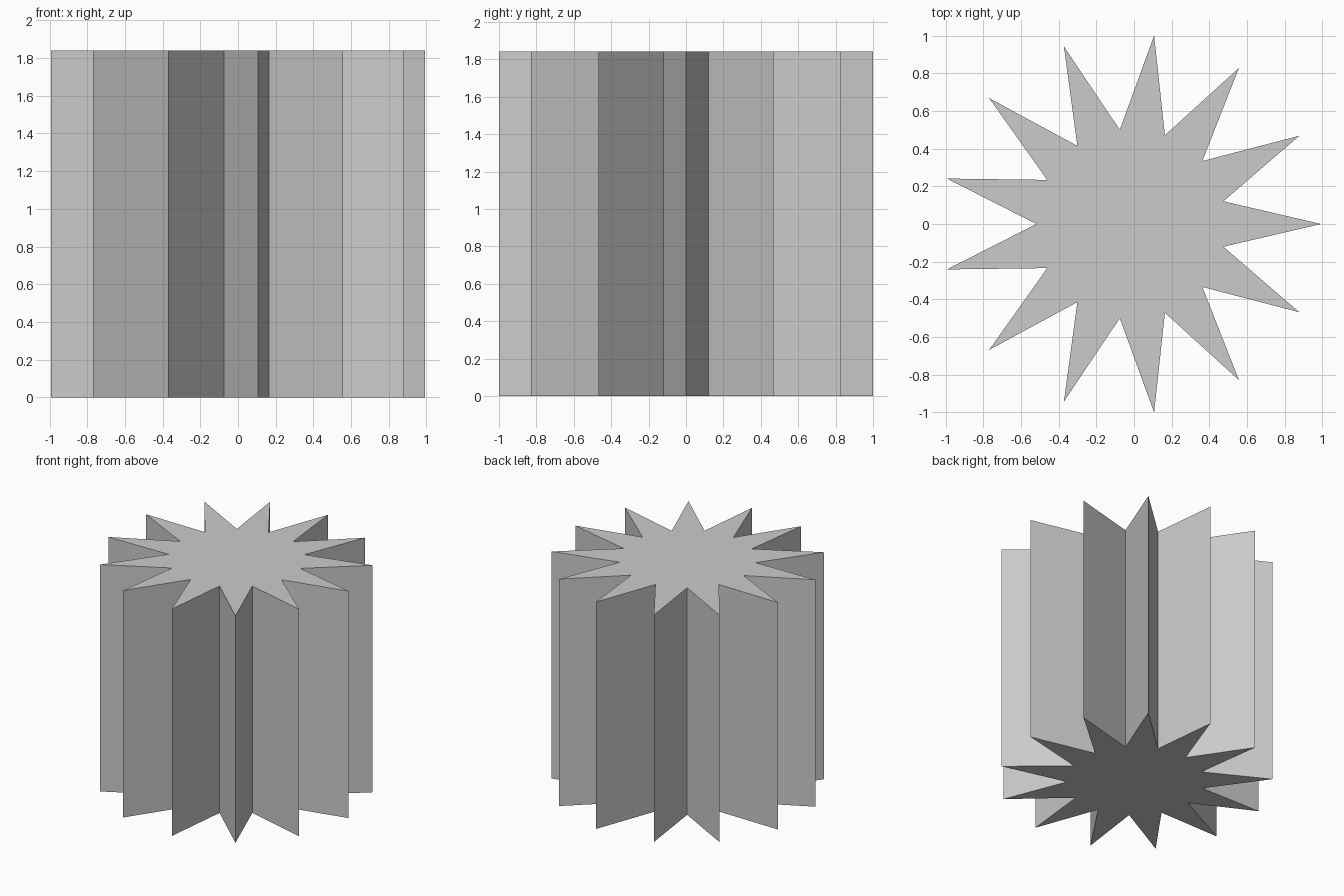
import bpy, bmesh
from math import cos, sin, pi

if "Cube" in bpy.data.objects:
    bpy.data.objects.remove(bpy.data.objects["Cube"])

POINTS = 13
HEIGHT = 1.841
R_OUT = 1 / sin(2 * pi * 3 / POINTS)            # makes the depth exactly 2
R_IN = R_OUT / 2
X_SHIFT = -R_OUT * (1 - cos(pi / POINTS)) / 2   # centres the odd-pointed star in x

# Star profile: alternating tips and notches
bm = bmesh.new()
ring = []
for i in range(POINTS * 2):
    r = R_IN if i % 2 else R_OUT
    a = pi * i / POINTS
    ring.append(bm.verts.new((r * cos(a) + X_SHIFT, r * sin(a), 0)))
base = bm.faces.new(ring)

# Extrude upwards into a prism
top = bmesh.ops.extrude_face_region(bm, geom=[base], use_keep_orig=True)
bmesh.ops.translate(bm, vec=(0, 0, HEIGHT),
                    verts=[g for g in top["geom"] if isinstance(g, bmesh.types.BMVert)])
bmesh.ops.recalc_face_normals(bm, faces=bm.faces)

mesh = bpy.data.meshes.new("star_prism")
bm.to_mesh(mesh)
bm.free()
bpy.context.collection.objects.link(bpy.data.objects.new("star_prism", mesh))
